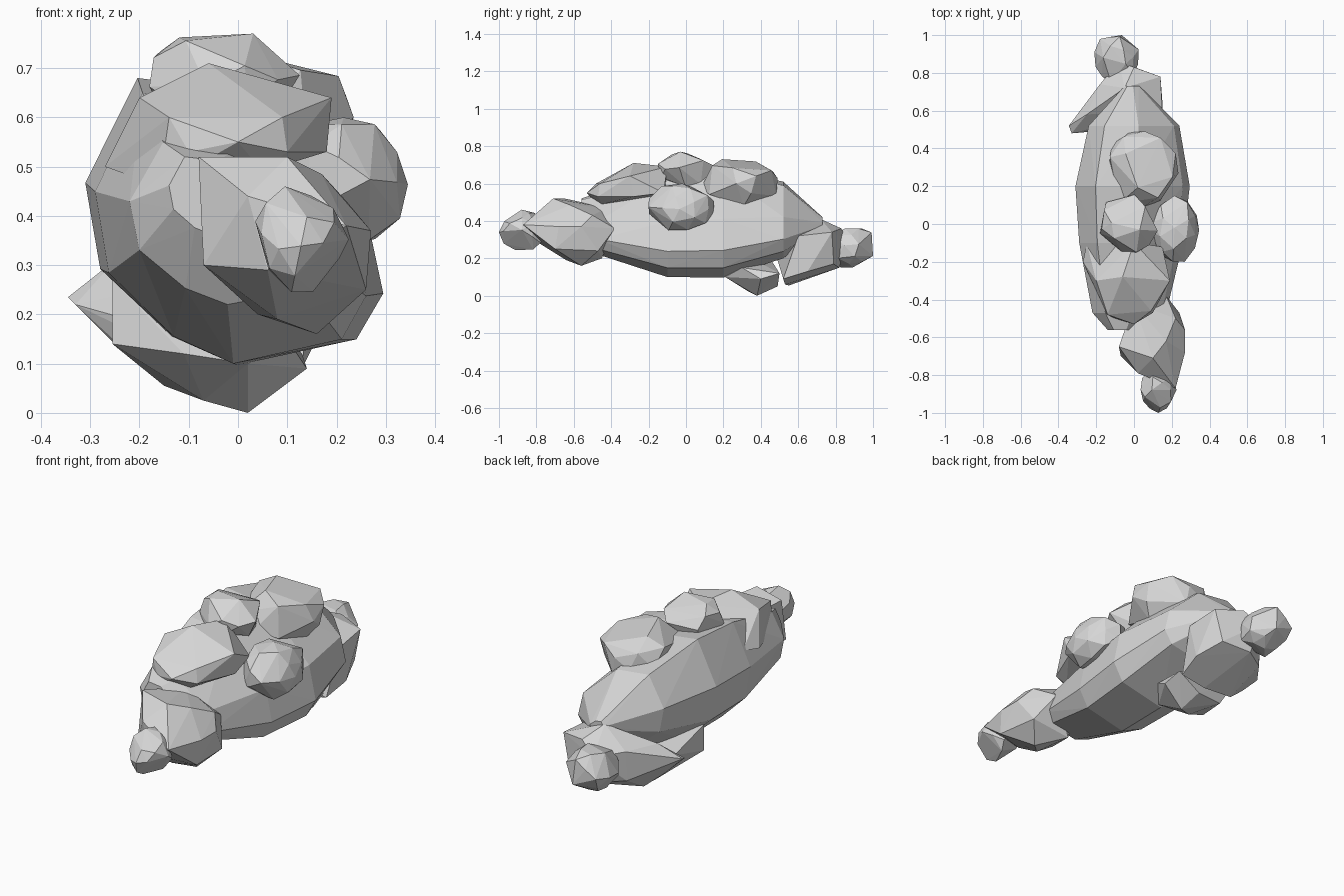
import bpy, bmesh, random
from mathutils import Vector, Euler

random.seed(7)
stone = bpy.data.materials.new("grey_stone")
stone.diffuse_color = (0.68, 0.68, 0.68, 1)


def hull_rock(name, points):
    """Flat-faced boulder: convex hull around a few corner points."""
    bm = bmesh.new()
    for p in points:
        bm.verts.new(p)
    bmesh.ops.convex_hull(bm, input=bm.verts)
    loose = [v for v in bm.verts if not v.link_faces]
    bmesh.ops.delete(bm, geom=loose, context='VERTS')
    bmesh.ops.recalc_face_normals(bm, faces=bm.faces)
    me = bpy.data.meshes.new(name)
    bm.to_mesh(me)
    bm.free()
    me.materials.append(stone)
    ob = bpy.data.objects.new(name, me)
    bpy.context.collection.objects.link(ob)
    return ob


def round_rock(name, lo, hi, turn=(0.4, 0.3, 0.5), stretch=1.0):
    """Chipped icosphere fitted exactly into the box lo..hi."""
    bm = bmesh.new()
    bmesh.ops.create_icosphere(bm, subdivisions=2, radius=1)
    rot = Euler(turn).to_matrix()
    pts = []
    for v in bm.verts:
        if random.random() < 0.35:
            continue                      # drop corners for bigger facets
        c = v.co * random.uniform(0.93, 1.08)
        c.x *= stretch
        pts.append(rot @ c)
    bm.free()
    mn = [min(p[i] for p in pts) for i in range(3)]
    mx = [max(p[i] for p in pts) for i in range(3)]
    hull_rock(name, [Vector([lo[i] + (p[i] - mn[i]) / (mx[i] - mn[i]) * (hi[i] - lo[i])
                             for i in range(3)]) for p in pts])


# main body: one lopsided section scaled along y, then hulled
section = [(-0.65, 1), (-1, 0.27), (-0.9, -0.33), (-0.42, -0.8), (0.02, -1),
           (0.82, -0.82), (1, -0.5), (0.88, 0.08), (0.1, 0.9)]
# y, x min, x max, z min, z max
stations = [(-0.56, -0.14, 0.04, 0.36, 0.52), (-0.47, -0.22, 0.17, 0.22, 0.55),
            (-0.1, -0.29, 0.26, 0.10, 0.65), (0.2, -0.31, 0.295, 0.097, 0.68),
            (0.52, -0.24, 0.24, 0.20, 0.61), (0.73, -0.05, 0.03, 0.36, 0.42)]
body = []
for y, x0, x1, z0, z1 in stations:
    for u, w in section:
        body.append(((x0 + x1) / 2 + u * (x1 - x0) / 2, y,
                     (z0 + z1) / 2 + w * (z1 - z0) / 2))
hull_rock("main_rock", body)

# front boulder
hull_rock("front_rock", [
    (-0.08, -0.65, 0.52), (0.10, -0.71, 0.52), (0.0, -0.42, 0.47), (0.17, -0.38, 0.36),
    (0.22, -0.50, 0.43), (0.27, -0.56, 0.37), (0.26, -0.70, 0.25), (0.16, -0.56, 0.16),
    (0.08, -0.64, 0.19), (-0.07, -0.70, 0.30), (0.22, -0.87, 0.38), (0.06, -0.80, 0.29),
    (0.02, -0.79, 0.44), (0.04, -0.45, 0.20), (0.24, -0.47, 0.24), (0.27, -0.68, 0.37),
    (0.17, -0.62, 0.485)])

# back boulder
hull_rock("back_rock", [
    (-0.345, 0.52, 0.235), (-0.25, 0.52, 0.14), (-0.25, 0.58, 0.31), (0.13, 0.52, 0.09),
    (0.0, 0.53, 0.06), (-0.15, 0.55, 0.055), (0.15, 0.60, 0.32), (0.14, 0.78, 0.34),
    (0.15, 0.65, 0.13), (0.0, 0.83, 0.36), (-0.08, 0.86, 0.30), (-0.05, 0.82, 0.15),
    (-0.05, 0.72, 0.41), (-0.18, 0.74, 0.31), (-0.18, 0.73, 0.16), (0.1, 0.79, 0.17),
    (-0.33, 0.48, 0.22)])

# upper front boulder
hull_rock("upper_front_rock", [
    (-0.06, -0.28, 0.71), (0.0, -0.10, 0.69), (0.19, -0.30, 0.64), (0.18, -0.28, 0.53),
    (0.10, -0.47, 0.53), (0.0, -0.53, 0.55), (-0.10, -0.50, 0.53), (-0.14, -0.48, 0.60),
    (-0.20, -0.30, 0.64), (-0.25, -0.10, 0.52), (-0.27, -0.20, 0.50), (-0.16, -0.46, 0.46),
    (0.09, -0.46, 0.60), (0.15, -0.12, 0.55), (0.05, -0.45, 0.49)])

# bottom boulder, its left corner running up the side of the body
hull_rock("bottom_rock", [
    (-0.255, 0.22, 0.14), (-0.255, 0.22, 0.27), (-0.15, 0.47, 0.055), (-0.07, 0.33, 0.025),
    (0.02, 0.38, 0.0), (0.14, 0.40, 0.09), (0.13, 0.50, 0.12), (-0.11, 0.20, 0.12),
    (0.0, 0.49, 0.05), (0.02, 0.21, 0.10), (-0.25, 0.45, 0.20), (0.10, 0.30, 0.15)])

# smaller rounded rocks
round_rock("front_tip_rock", (0.035, -1.0, 0.245), (0.225, -0.75, 0.46), (0, 0.8, 0), 1.25)
round_rock("top_rock", (-0.18, -0.15, 0.56), (0.125, 0.155, 0.77))
round_rock("upper_back_rock", (-0.13, 0.08, 0.48), (0.235, 0.49, 0.73), (0.2, 0.4, 0), 1.2)
round_rock("side_rock", (0.06, -0.20, 0.35), (0.345, 0.15, 0.60), (0.3, 0.5, 0.1))
round_rock("back_tip_rock", (-0.21, 0.74, 0.15), (0.025, 1.0, 0.36))
